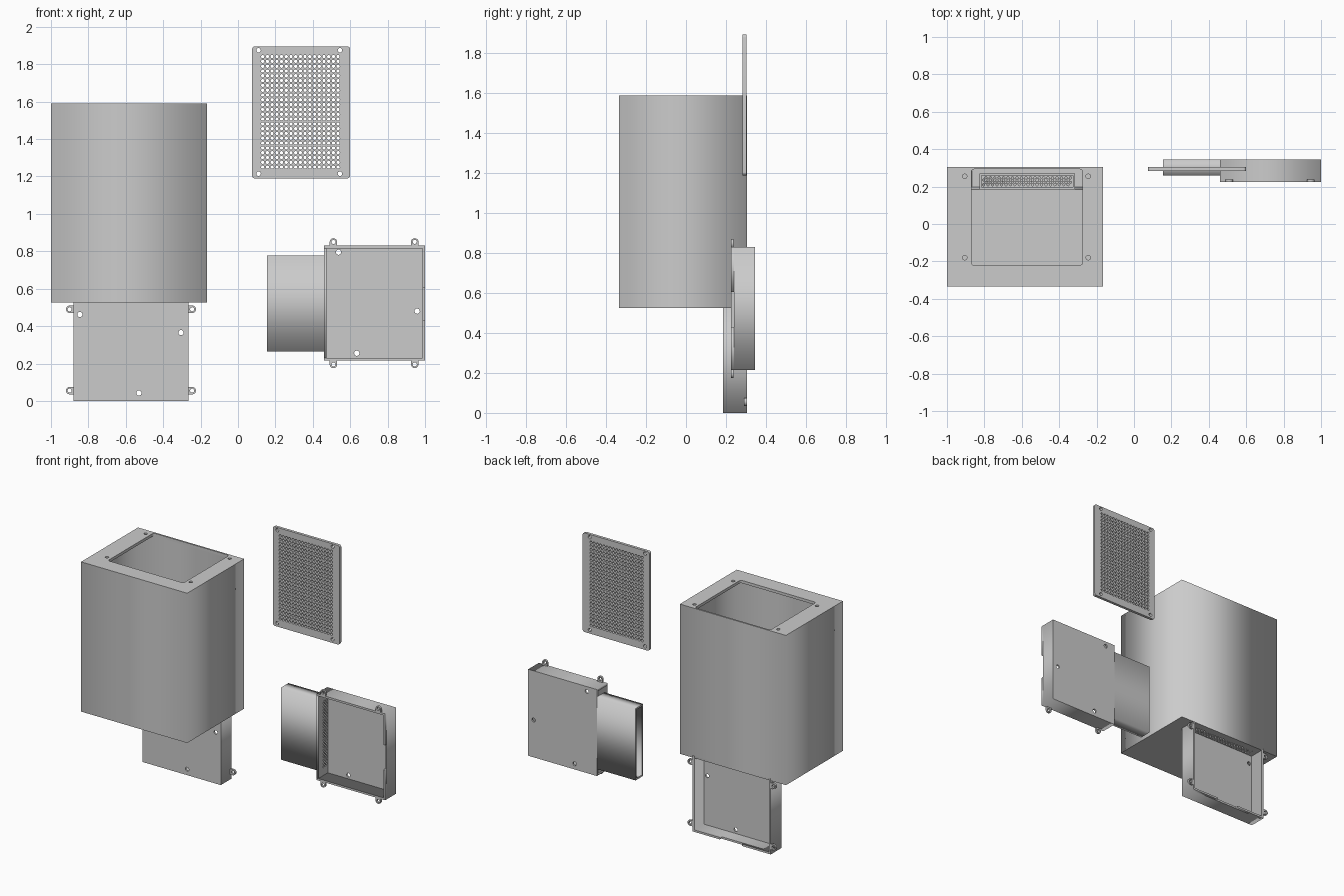
import bpy, bmesh
from math import cos, sin, pi
from mathutils import Matrix, Vector

if "Cube" in bpy.data.objects:
    bpy.data.objects.remove(bpy.data.objects["Cube"])


def rect(x0, y0, x1, y1):
    return [(x0, y0), (x1, y0), (x1, y1), (x0, y1)]


def circle(x, y, r, n=16):
    return [(x + r * cos(2 * pi * i / n), y + r * sin(2 * pi * i / n)) for i in range(n)]


def round_rect(x0, y0, x1, y1, r, n=5):
    pts = []
    for k, (cx, cy) in enumerate(rect(x0 + r, y0 + r, x1 - r, y1 - r)):
        for i in range(n + 1):
            a = pi + k * pi / 2 + i * pi / 2 / n
            pts.append((cx + r * cos(a), cy + r * sin(a)))
    return pts


def slab(bm, loops, lo, hi, axes=(0, 1, 2)):
    """Extrude an outline with holes from lo to hi, laid onto the given axes."""
    cu = bpy.data.curves.new("profile", 'CURVE')
    cu.dimensions = '2D'
    cu.fill_mode = 'BOTH'
    cu.extrude = (hi - lo) / 2
    for loop in loops:
        sp = cu.splines.new('POLY')
        sp.points.add(len(loop) - 1)
        for p, (x, y) in zip(sp.points, loop):
            p.co = (x, y, 0, 1)
        sp.use_cyclic_u = True
    ob = bpy.data.objects.new("profile", cu)
    bpy.context.collection.objects.link(ob)
    dg = bpy.context.evaluated_depsgraph_get()
    me = bpy.data.meshes.new_from_object(ob.evaluated_get(dg))
    for v in me.vertices:
        q = Vector((0, 0, 0))
        for ax, val in zip(axes, (v.co.x, v.co.y, v.co.z + (lo + hi) / 2)):
            q[ax] = val
        v.co = q
    part = bmesh.new()
    part.from_mesh(me)
    bmesh.ops.remove_doubles(part, verts=part.verts, dist=1e-5)
    bmesh.ops.recalc_face_normals(part, faces=part.faces)
    part.to_mesh(me)
    part.free()
    bm.from_mesh(me)
    bpy.data.objects.remove(ob)
    bpy.data.curves.remove(cu)
    bpy.data.meshes.remove(me)


def finish(bm, name, matrix=None):
    if matrix:
        bm.transform(matrix)
        if matrix.determinant() < 0:
            bmesh.ops.reverse_faces(bm, faces=bm.faces)
    me = bpy.data.meshes.new(name)
    bm.to_mesh(me)
    bm.free()
    bpy.context.collection.objects.link(bpy.data.objects.new(name, me))


T = 0.012
UWV = (0, 2, 1)   # profile in x/z, extruded along y

# Large hollow box: floor with duct slot, thin walls, lid with opening and screw holes
X0, Y0, X1, Y1 = -1.0, -0.335, -0.165, 0.305
outer = rect(X0, Y0, X1, Y1)
bm = bmesh.new()
slab(bm, [outer, rect(-0.827, 0.185, -0.315, 0.27)], 0.525, 0.537)
slab(bm, [outer, rect(X0 + T, Y0 + T, X1 - T, Y1 - T)], 0.537, 1.57)
screws = [circle(x, y, 0.012) for x in (-0.905, -0.245) for y in (-0.18, 0.255)]
slab(bm, [outer, round_rect(-0.87, -0.22, -0.275, 0.293, 0.015)] + screws, 1.57, 1.59)
finish(bm, "filter_box")

# Perforated cover plate
bm = bmesh.new()
holes = [circle(x, z, 0.012) for x in (0.11, 0.545) for z in (1.215, 1.875)]
holes += [circle(0.132 + 0.0252 * i, 1.25 + 0.0257 * j, 0.009, 10)
          for i in range(17) for j in range(24)]
slab(bm, [round_rect(0.075, 1.19, 0.6, 1.895, 0.015)] + holes, 0.284, 0.304, UWV)
finish(bm, "perforated_cover")


def fan_housing(name, matrix):
    W, L, D, t = 0.615, 0.54, 0.12, 0.014
    bm = bmesh.new()
    # closed face with three cable holes
    cables = [circle(u, v, 0.014) for u, v in ((0.035, 0.462), (0.575, 0.365), (0.35, 0.042))]
    slab(bm, [rect(0, 0, W, L)] + cables, 0, T)
    # side walls, with a notch in the far wall's rim
    slab(bm, [[(0, 0), (W, 0), (W, L), (W - t, L), (W - t, t), (t, t), (t, L), (0, L)]], T, D - 0.016)
    slab(bm, [[(0, 0), (0.225, 0), (0.225, t), (t, t), (t, L), (0, L)]], D - 0.016, D)
    slab(bm, [[(0.4, 0), (W, 0), (W, L), (W - t, L), (W - t, t), (0.4, t)]], D - 0.016, D)
    # perforated wall between housing and duct
    vents = [circle(0.076 + 0.0238 * i + 0.0119 * (j % 2), 0.025 + 0.0125 * j, 0.006, 10)
             for i in range(20) for j in range(4)]
    slab(bm, [rect(t, T, W - t, D)] + vents, L - t, L, UWV)
    # duct tube
    slab(bm, [rect(0.053, 0, 0.565, 0.085), rect(0.053 + T, T, 0.565 - T, 0.085 - T)], L, 0.845, UWV)
    # screw lugs
    for side in (-1, 1):
        edge = 0 if side < 0 else W
        for v in (0.055, 0.49):
            c, r = edge + side * 0.02, 0.02
            arc = [(c + side * r * cos(a), v + r * sin(a))
                   for a in [-pi / 2 + pi * i / 10 for i in range(11)]]
            slab(bm, [[(edge, v - r)] + arc + [(edge, v + r)], circle(c, v, 0.011)], D - 0.014, D)
    finish(bm, name, matrix)


# Same housing twice: one plugged under the box, one lying on its side
fan_housing("fan_housing_installed", Matrix(((1, 0, 0, -0.88), (0, 0, 1, 0.185),
                                             (0, 1, 0, 0), (0, 0, 0, 1))))
fan_housing("fan_housing_loose", Matrix(((0, -1, 0, 1.0), (0, 0, -1, 0.345),
                                         (-1, 0, 0, 0.83), (0, 0, 0, 1))))
